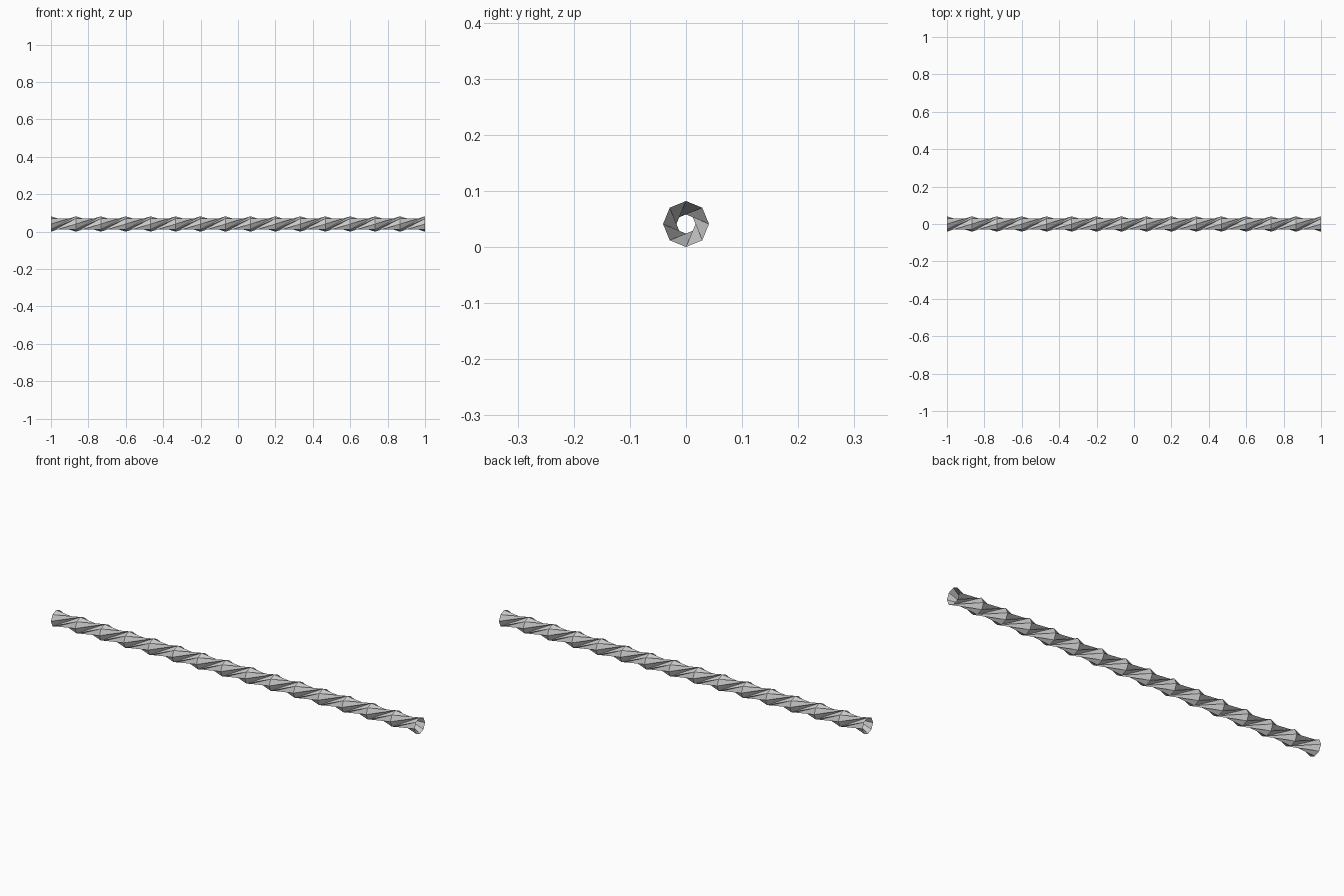
import bpy, bmesh, math

if "Cube" in bpy.data.objects:
    bpy.data.objects.remove(bpy.data.objects["Cube"])

SIDES = 8        # octagonal rings
LAYERS = 15      # twisted bays along the tube
R = 0.041        # ring radius
LENGTH = 2.0


def ring(bm, x):
    """Octagonal ring of vertices around the x axis, one corner at the top."""
    return [bm.verts.new((x,
                          R * math.cos(math.tau * k / SIDES),
                          R + R * math.sin(math.tau * k / SIDES)))
            for k in range(SIDES)]


bm = bmesh.new()
rings = [ring(bm, -LENGTH / 2 + LENGTH * i / LAYERS) for i in range(LAYERS + 1)]

# Twisted bays: ridges turn by two corners, valleys by three
for a, b in zip(rings, rings[1:]):
    for k in range(SIDES):
        k1 = (k + 1) % SIDES
        r0, r1 = (k - 2) % SIDES, (k - 1) % SIDES
        bm.faces.new((a[k], a[k1], b[r0]))
        # close the gap between neighbouring ridges
        bm.faces.new((a[k1], b[r1], b[r0]))

bmesh.ops.recalc_face_normals(bm, faces=bm.faces)
mesh = bpy.data.meshes.new("twisted_tube")
bm.to_mesh(mesh)
bm.free()

tube = bpy.data.objects.new("twisted_tube", mesh)
bpy.context.collection.objects.link(tube)
